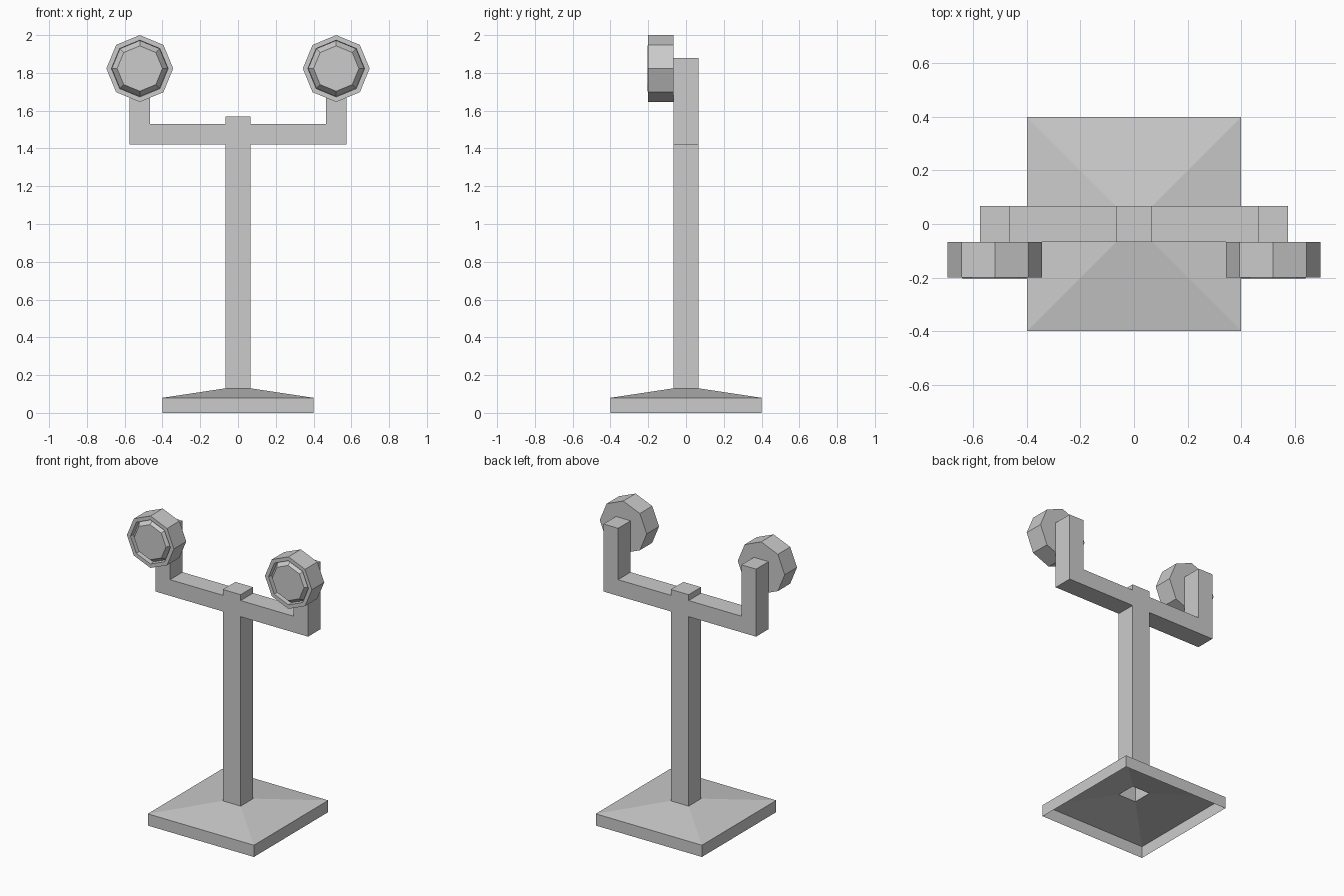
import bpy, bmesh, math
from mathutils import Matrix

if "Cube" in bpy.data.objects:
    bpy.data.objects.remove(bpy.data.objects["Cube"])

POST = 0.067  # half width of the square post


def finish(bm, name):
    mesh = bpy.data.meshes.new(name)
    bm.to_mesh(mesh)
    bm.free()
    obj = bpy.data.objects.new(name, mesh)
    bpy.context.collection.objects.link(obj)
    return obj


def loft(name, rings, sides, phase=0.0, caps=False, matrix=Matrix()):
    """Join polygon rings given as (radius, height)."""
    bm = bmesh.new()
    loops = []
    for r, z in rings:
        angles = [phase + math.tau * i / sides for i in range(sides)]
        loops.append([bm.verts.new((r * math.cos(a), r * math.sin(a), z)) for a in angles])
    for lo, hi in zip(loops, loops[1:]):
        for i in range(sides):
            j = (i + 1) % sides
            bm.faces.new((lo[i], lo[j], hi[j], hi[i]))
    if caps:
        bm.faces.new(loops[0][::-1])
        bm.faces.new(loops[-1])
    bm.transform(matrix)
    return finish(bm, name)


# Base: hollow square foot, open underneath and into the post
root2 = math.sqrt(2)
loft("base", [(0.4 * root2, 0), (0.4 * root2, 0.08), (POST * root2, 0.13)],
     4, math.pi / 4)

# Post and forked arms: one mirrored outline extruded in depth
half = [(POST, 0.13), (POST, 1.42), (0.575, 1.42), (0.575, 1.88),
        (0.465, 1.88), (0.465, 1.53), (POST, 1.53), (POST, 1.57)]
outline = half + [(-x, z) for x, z in reversed(half)]
bm = bmesh.new()
front = bm.faces.new([bm.verts.new((x, -POST, z)) for x, z in outline])
ext = bmesh.ops.extrude_face_region(bm, geom=[front], use_keep_orig=True)
moved = [v for v in ext["geom"] if isinstance(v, bmesh.types.BMVert)]
bmesh.ops.translate(bm, verts=moved, vec=(0, 2 * POST, 0))
bmesh.ops.recalc_face_normals(bm, faces=bm.faces[:])
bottom = [f for f in bm.faces if all(v.co.z < 0.14 for v in f.verts)]
bmesh.ops.delete(bm, geom=bottom, context='FACES_ONLY')
finish(bm, "post_and_arms")

# Lamps: eight-sided housing, flat rim, groove and raised lens
lamp_rings = [(0.177, POST), (0.177, 0.20), (0.15, 0.20), (0.148, 0.165), (0.12, 0.204)]
for side, label in ((-1, "left"), (1, "right")):
    place = Matrix.Translation((side * 0.52, 0, 1.823)) @ Matrix.Rotation(math.pi / 2, 4, 'X')
    loft(label + "_lamp", lamp_rings, 8, caps=True, matrix=place)
